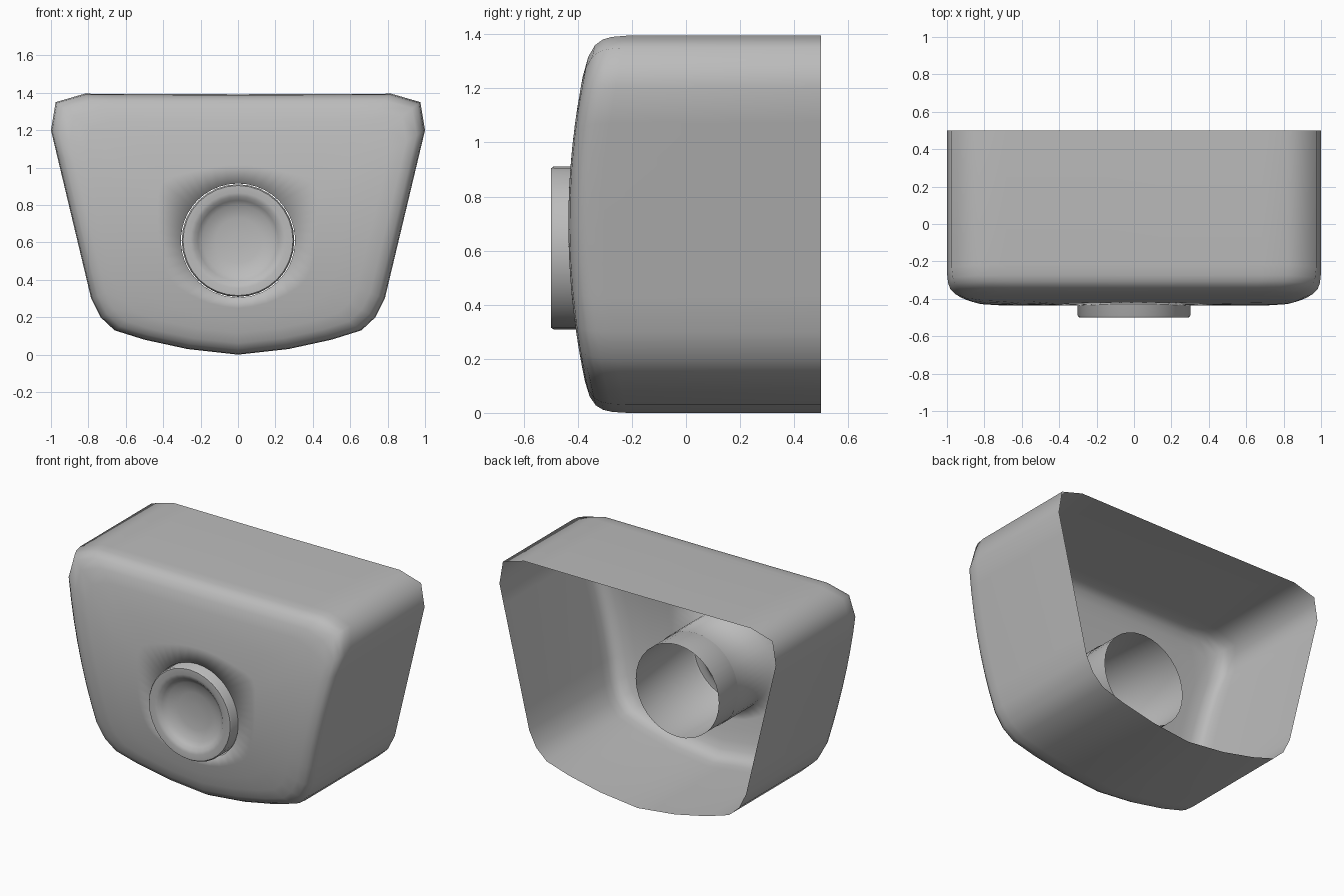
import bpy
import bmesh
import math
from mathutils import Vector

if "Cube" in bpy.data.objects:
    bpy.data.objects.remove(bpy.data.objects["Cube"])

grey = bpy.data.materials.new("plain grey")
grey.use_nodes = True
colour = (0.5, 0.5, 0.5, 1)
grey.diffuse_color = colour
grey.node_tree.nodes["Principled BSDF"].inputs["Base Color"].default_value = colour

CENTRE = Vector((0, 0.61))   # button axis in x, z
HOLE = 0.305
BACK = 0.5


def loft(name, rings, capped=False, angle=40):
    """Skin a list of rings of equal point count, ordered outside to inside."""
    bm = bmesh.new()
    loops = [[bm.verts.new(p) for p in ring] for ring in rings]
    count = len(loops[0])
    for a, b in zip(loops, loops[1:]):
        for i in range(count):
            j = (i + 1) % count
            bm.faces.new((a[i], a[j], b[j], b[i]))
    if capped:
        bm.faces.new(loops[-1])
    mesh = bpy.data.meshes.new(name)
    bm.to_mesh(mesh)
    bm.free()
    mesh.materials.append(grey)
    obj = bpy.data.objects.new(name, mesh)
    bpy.context.collection.objects.link(obj)
    bpy.ops.object.select_all(action="DESELECT")
    obj.select_set(True)
    bpy.context.view_layer.objects.active = obj
    if angle:
        bpy.ops.object.shade_smooth_by_angle(angle=math.radians(angle))
    else:
        bpy.ops.object.shade_smooth()
    return obj


def subdivide(points, step):
    """Split the long sides of a closed outline."""
    result = []
    for a, b in zip(points, points[1:] + points[:1]):
        n = max(1, round((b - a).length / step))
        result += [a.lerp(b, k / n) for k in range(n)]
    return result


def dome(z):
    """Depth of the gently bowed front face."""
    return -0.435 + 0.18 * (z - 0.7) ** 2


# Housing outline: one half, mirrored, running anticlockwise from the top
half = [(0.82, 1.395), (0.975, 1.35), (1.0, 1.2), (0.785, 0.3),
        (0.735, 0.2), (0.66, 0.13), (0.5, 0.08), (0.27, 0.03)]
left = [Vector((-x, z)) for x, z in half]
right = [Vector(p) for p in reversed(half)]
outline = subdivide([Vector((0, 1.392))] + left + [Vector((0, 0))] + right, 0.14)
hole = [CENTRE + (p - CENTRE).normalized() * HOLE for p in outline]

# Housing: open back, straight walls, rounded front edge, bowed face, hole sleeve
rings = [[(p.x, BACK, p.y) for p in outline]]
for inset, drop in ((0, 0.13), (0.006, 0.075), (0.018, 0.044),
                    (0.045, 0.02), (0.1, 0.005), (0.19, 0)):
    ring = [p.lerp(CENTRE, inset) for p in outline]
    rings.append([(p.x, dome(p.y) + drop, p.y) for p in ring])
inner_rim = [p.lerp(CENTRE, 0.19) for p in outline]
for t in (0.35, 0.7, 1):
    ring = [p.lerp(h, t) for p, h in zip(inner_rim, hole)]
    rings.append([(p.x, dome(p.y), p.y) for p in ring])
rings.append([(p.x, -0.1, p.y) for p in hole])
loft("housing", rings, angle=0)

# Button: hollow tube with a rimmed, dished front
SIDES = 32
profile = [(0.301, 0.09), (0.301, -0.49), (0.294, -0.5), (0.255, -0.5),
           (0.235, -0.494), (0.215, -0.475), (0.19, -0.455),
           (0.12, -0.44), (0.04, -0.435)]
turns = [2 * math.pi * i / SIDES for i in range(SIDES)]
loft("button", [[(r * math.cos(a), y, CENTRE.y + r * math.sin(a)) for a in turns]
                for r, y in profile], capped=True)
